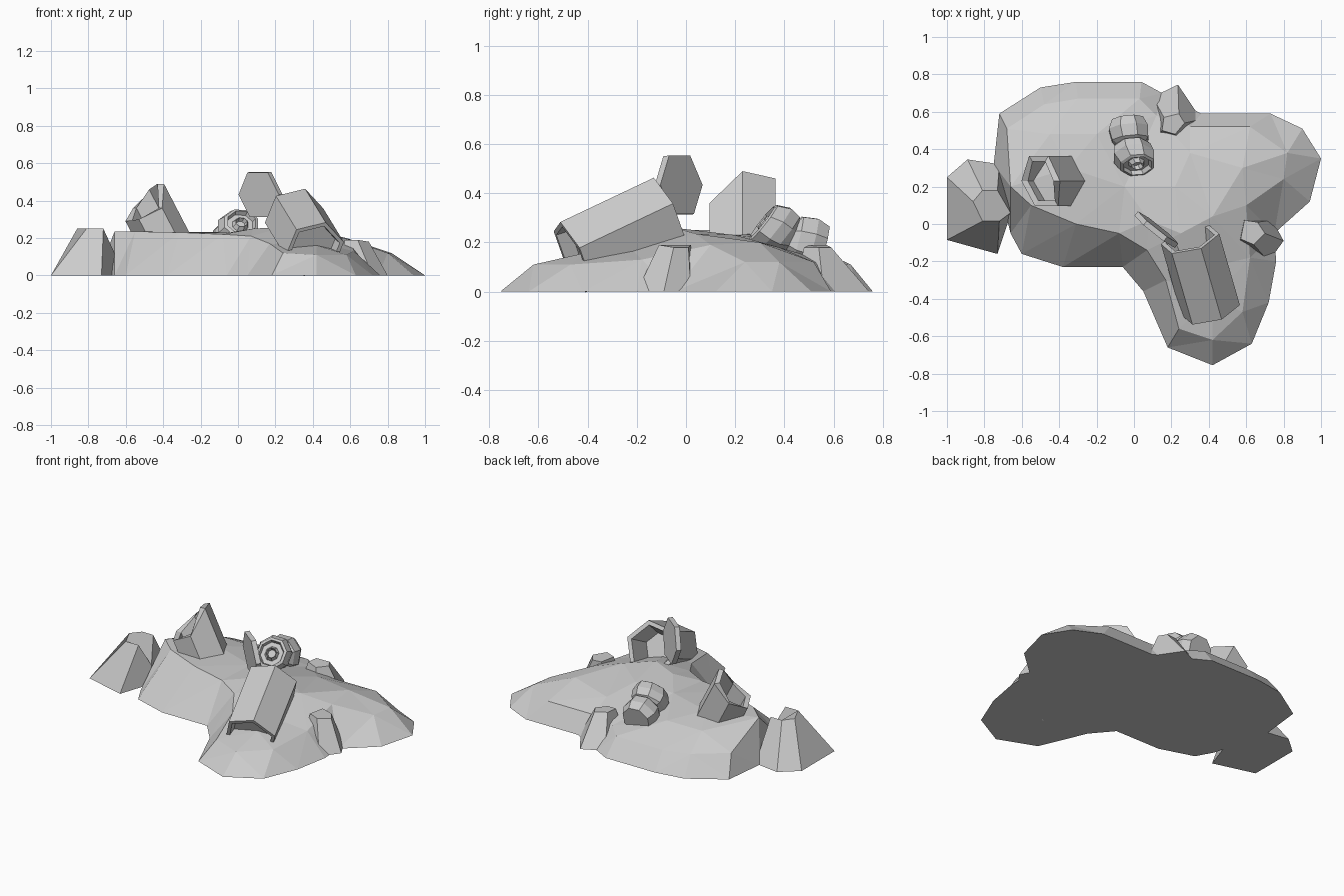
import bpy
import bmesh
from math import cos, sin, tau
from mathutils import Vector
from mathutils.geometry import delaunay_2d_cdt

if "Cube" in bpy.data.objects:
    bpy.data.objects.remove(bpy.data.objects["Cube"], do_unlink=True)

grey = bpy.data.materials.new("plain_grey")
grey.use_nodes = True
grey.diffuse_color = (0.6, 0.6, 0.6, 1)
shader = grey.node_tree.nodes["Principled BSDF"]
shader.inputs["Base Color"].default_value = grey.diffuse_color
shader.inputs["Roughness"].default_value = 0.9


def make_object(name, verts, faces):
    """Build a flat-shaded mesh object with outward normals."""
    mesh = bpy.data.meshes.new(name)
    mesh.from_pydata([tuple(v) for v in verts], [], faces)
    bm = bmesh.new()
    bm.from_mesh(mesh)
    bmesh.ops.recalc_face_normals(bm, faces=bm.faces)
    bm.to_mesh(mesh)
    bm.free()
    mesh.materials.append(grey)
    obj = bpy.data.objects.new(name, mesh)
    bpy.context.collection.objects.link(obj)
    return obj


def loft(name, rings, closed=False):
    """Skin a row of equal rings, either capped or joined end to start."""
    n, count = len(rings[0]), len(rings)
    verts = [p for ring in rings for p in ring]
    faces = []
    for r in range(count if closed else count - 1):
        a, b = r * n, (r + 1) % count * n
        for i in range(n):
            j = (i + 1) % n
            faces.append((a + i, a + j, b + j, b + i))
    if not closed:
        faces.append(tuple(range(n)))
        faces.append(tuple(range((count - 1) * n, count * n)))
    return make_object(name, verts, faces)


def polygon(center, axis, ref, radius, sides, phase=0.0):
    """Regular polygon around an axis; ref points to the first corner."""
    axis = Vector(axis).normalized()
    u = Vector(ref)
    u = (u - axis * u.dot(axis)).normalized()
    v = axis.cross(u)
    angles = [tau * (i + phase) / sides for i in range(sides)]
    return [Vector(center) + radius * (cos(t) * u + sin(t) * v) for t in angles]


# Mound: ground outline, shoulder line and crest points
outline = [
    (-.72, .59), (-.5, .73), (-.31, .76), (.04, .76), (.15, .7), (.36, .59),
    (.73, .59), (.9, .51), (1, .35), (.94, .12), (.75, -.05), (.76, -.2),
    (.72, -.42), (.63, -.64), (.42, -.755), (.18, -.66), (.05, -.36),
    (-.06, -.23), (-.38, -.23), (-.6, -.16), (-.66, -.05), (-.75, .32),
]
shoulder = [
    (-.68, .51, .13), (-.48, .64, .12), (-.3, .67, .11), (.03, .67, .11),
    (.12, .58, .12), (.3, .52, .12), (.62, .52, .12), (.82, .38, .12),
    (.8, .24, .12), (.6, .1, .19), (.62, -.18, .13), (.58, -.47, .11),
    (.42, -.62, .11), (.24, -.56, .12), (.17, -.3, .17), (.07, -.14, .21),
    (-.08, -.05, .22), (-.31, 0, .23), (-.55, .1, .235), (-.66, .2, .235),
]
crest = [
    (.08, .02, .25), (.25, -.05, .26), (.42, .04, .235), (.42, -.4, .16),
    (.32, -.25, .2), (.22, .2, .23), (.3, .38, .18), (-.05, .2, .23),
    (-.35, .3, .235), (-.2, .48, .2), (-.45, .48, .2), (.58, .3, .2),
]


def build_mound():
    points = [(x, y, 0) for x, y in outline] + shoulder + crest
    n, m = len(outline), len(shoulder)
    rim = [(n + i, n + (i + 1) % m) for i in range(m)]
    flat, _, faces, source, _, _ = delaunay_2d_cdt(
        [Vector(p[:2]) for p in points], rim, [list(range(n))], 1, 1e-5)
    verts = [(p.x, p.y, points[s[0]][2] if s else 0) for p, s in zip(flat, source)]
    index = {s: i for i, group in enumerate(source) for s in group}
    underside = [index[i] for i in range(n)]
    return make_object("mound", verts, [list(f) for f in faces] + [underside])


build_mound()


# Rocks: irregular tapered blocks around the edge
def rock(name, base, top):
    loft(name, [[(x, y, 0) for x, y in base], top])


rock("left_rock",
     [(-1, .25), (-.89, .345), (-.72, .32), (-.66, .05), (-.73, -.16), (-1, -.085)],
     [(-.86, .12), (-.81, .18), (-.74, .18), (-.655, .06, ), (-.73, .015), (-.81, .015)]
     and [(-.86, .12, .25), (-.81, .18, .25), (-.73, .18, .25),
          (-.66, .06, .12), (-.72, .015, .25), (-.81, .015, .25)])
rock("back_rock",
     [(.1, .68), (.235, .745), (.36, .56), (.25, .44), (.11, .46)],
     [(.16, .57, .19), (.24, .59, .18), (.27, .54, .18), (.22, .48, .18), (.15, .5, .19)])
rock("right_rock",
     [(.55, .03), (.74, .02), (.8, -.09), (.72, -.2), (.55, -.12)],
     [(.59, .02, .19), (.66, .01, .18), (.7, -.05, .18), (.64, -.11, .19), (.57, -.08, .19)])

# Large can: tilted six-sided tube, recessed at both ends
can_top, can_foot = Vector((.3, -.08, .32)), Vector((.41, -.46, .14))
can_axis = (can_foot - can_top).normalized()
can_side = (.95, .18, .24)


def can_ring(center, radius):
    return polygon(center, can_axis, can_side, radius, 6)


loft("large_can", [
    can_ring(can_top + can_axis * .16, .09),
    can_ring(can_top, .135),
    can_ring(can_top, .163),
    can_ring(can_foot, .163),
    can_ring(can_foot, .14),
    can_ring(can_foot - can_axis * .06, .13),
])

# Lid: thin plate standing open beside the can mouth
lid_center, lid_axis = Vector((.12, -.03, .433)), Vector((.62, .78, .08))
loft("can_lid", [
    polygon(lid_center + lid_axis * d, lid_axis, (.78, -.62, 0), .138, 6)
    for d in (-.015, .015)
])

# Small can: eight-sided, bent at a pinched waist
front_axis, waist_axis, rear_axis = (.1, -.76, .6), (.1, -.88, .42), (.1, -.95, .25)
sections = [
    ((.012, .328, .27), front_axis, .025),
    ((.02, .31, .285), front_axis, .032),
    ((.012, .328, .27), front_axis, .045),
    ((.012, .328, .27), front_axis, .072),
    ((.02, .31, .285), front_axis, .08),
    ((.018, .315, .28), front_axis, .097),
    ((0, .36, .255), front_axis, .115),
    ((-.01, .4, .23), front_axis, .105),
    ((-.015, .425, .22), waist_axis, .085),
    ((-.02, .45, .21), rear_axis, .105),
    ((-.03, .51, .195), rear_axis, .113),
    ((-.035, .56, .185), rear_axis, .09),
]
loft("small_can", [polygon(c, a, (1, 0, 0), r, 8, .5) for c, a, r in sections])

# Broken can: leaning tube with a jagged rim
rim_heights = [.49, .46, .36, .29, .3, .36]


def leaning_ring(radius, heights):
    ring = polygon((-.4, .23, 0), (0, 0, 1), (1, 0, 0), radius, 6)
    return [(p.x - .52 * (h - .2), p.y, h) for p, h in zip(ring, heights)]


buried = [.17] * 6
loft("broken_can", [
    leaning_ring(.155, buried),
    leaning_ring(.155, rim_heights),
    leaning_ring(.12, rim_heights),
    leaning_ring(.12, buried),
], closed=True)
